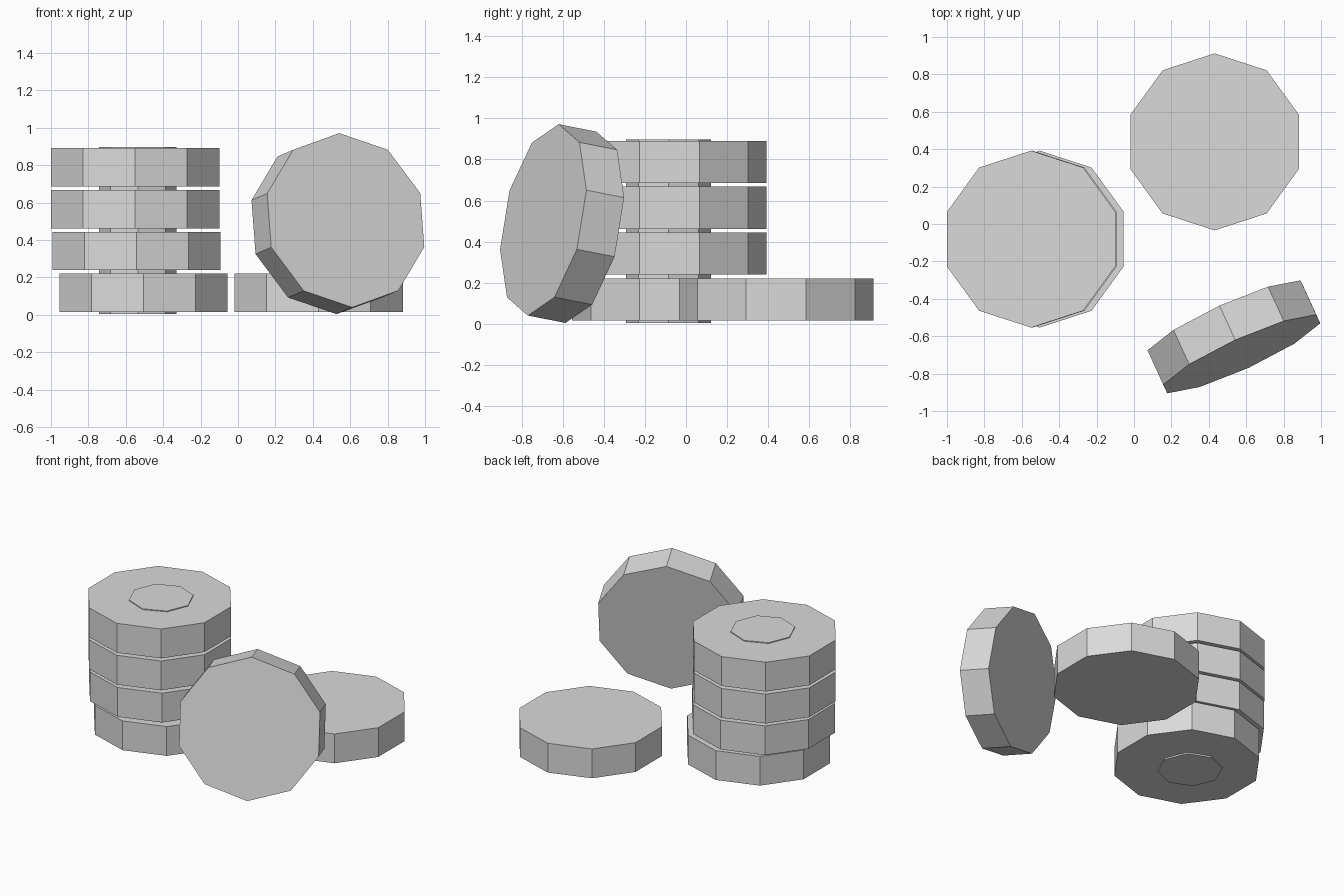
import bpy
import bmesh
from math import cos, sin, tau
from mathutils import Matrix, Vector

cube = bpy.data.objects.get("Cube")
if cube:
    bpy.data.objects.remove(cube, do_unlink=True)

grey = bpy.data.materials.new("plain grey")
grey.use_nodes = True
colour = (0.7, 0.7, 0.7, 1)
grey.diffuse_color = colour
grey.node_tree.nodes["Principled BSDF"].inputs["Base Color"].default_value = colour


def prism(name, sides, radius, depth, matrix):
    """Flat-sided disc, centred on its own origin, with a corner on local +y."""
    bm = bmesh.new()
    ring = [bm.verts.new((radius * sin(tau * i / sides),
                          radius * cos(tau * i / sides), -depth / 2))
            for i in range(sides)]
    base = bm.faces.new(ring)
    top = bmesh.ops.extrude_face_region(bm, geom=[base], use_keep_orig=True)
    moved = [v for v in top["geom"] if isinstance(v, bmesh.types.BMVert)]
    bmesh.ops.translate(bm, verts=moved, vec=(0, 0, depth))
    bmesh.ops.recalc_face_normals(bm, faces=bm.faces)
    mesh = bpy.data.meshes.new(name)
    bm.to_mesh(mesh)
    bm.free()
    mesh.materials.append(grey)
    obj = bpy.data.objects.new(name, mesh)
    obj.matrix_world = matrix
    bpy.context.collection.objects.link(obj)
    return obj


RADIUS, THICK = 0.473, 0.205

# Stack of four discs, slightly shifted at the bottom
for i, x in enumerate((-0.505, -0.543, -0.55, -0.55)):
    place = Matrix.Translation((x, -0.081, 0.118 + 0.2235 * i))
    prism(f"stacked_disc_{i + 1}", 10, RADIUS, THICK, place)

# Octagonal core through the stack
prism("stack_core", 8, 0.207, 0.892, Matrix.Translation((-0.535, -0.085, 0.451)))

# Disc lying flat on the ground
prism("flat_disc", 10, RADIUS, THICK, Matrix.Translation((0.431, 0.439, 0.118)))

# Disc standing on its rim and leaning back
axis = Vector((-0.409, 0.895, -0.175)).normalized()
corner = Vector((-0.035, 0.075, 0.465))
corner = (corner - axis * corner.dot(axis)).normalized()
turn = Matrix((corner.cross(axis), corner, axis)).transposed().to_4x4()
centre = Vector((0.576, -0.695, 0.506)) + axis * THICK / 2
prism("leaning_disc", 10, RADIUS, THICK, Matrix.Translation(centre) @ turn)
